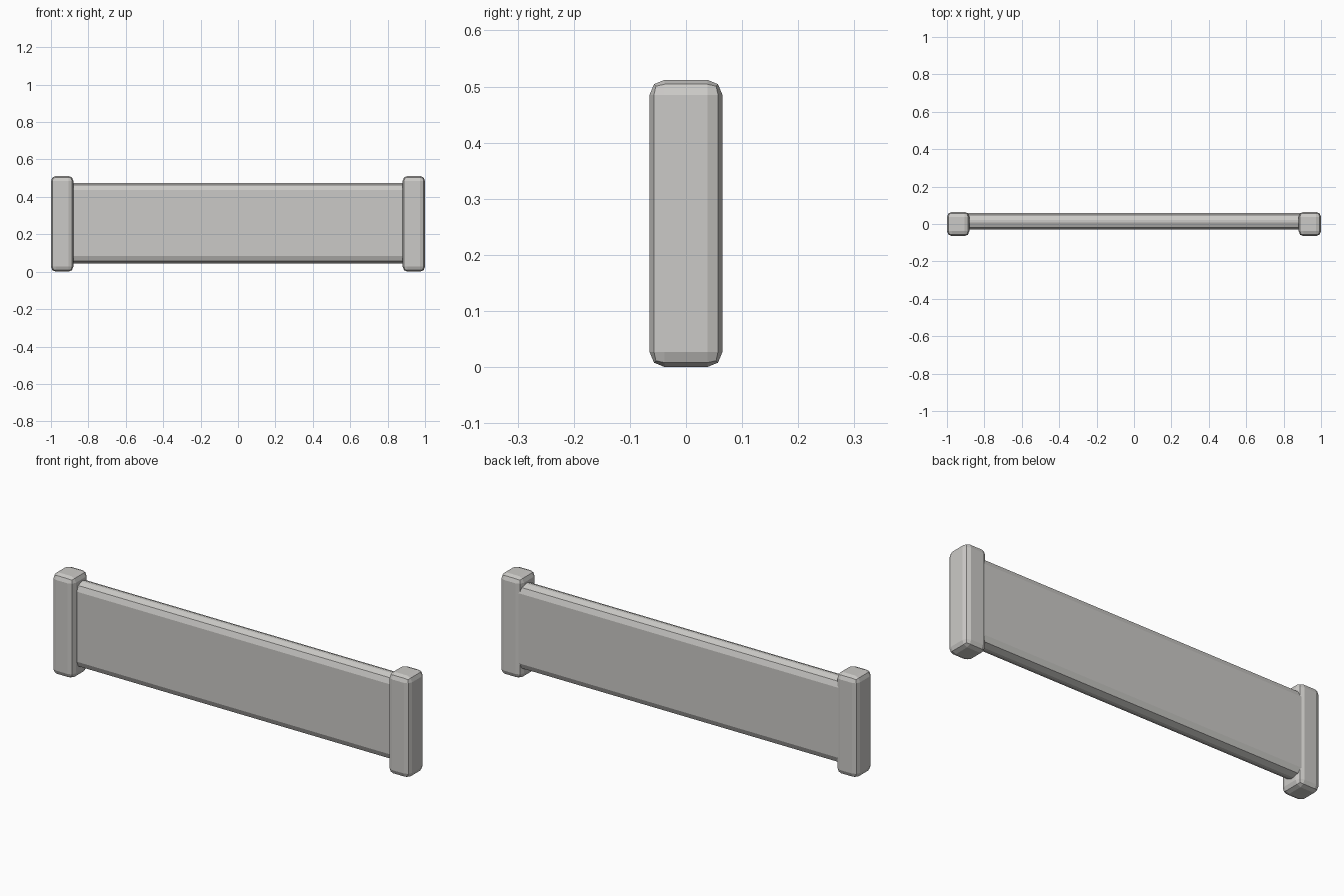
import bpy, bmesh

if "Cube" in bpy.data.objects:
    bpy.data.objects.remove(bpy.data.objects["Cube"])

grey = bpy.data.materials.new("warm_grey")
grey.diffuse_color = (0.60, 0.59, 0.57, 1)
grey.use_nodes = True
grey.node_tree.nodes["Principled BSDF"].inputs["Base Color"].default_value = grey.diffuse_color


def rounded_box(name, lo, hi, bevel, lengthwise_only=False):
    """Box between two corners with two-step chamfered edges."""
    bm = bmesh.new()
    bmesh.ops.create_cube(bm, size=1)
    for v in bm.verts:
        v.co = [(a + b) / 2 + c * (b - a) for a, b, c in zip(lo, hi, v.co)]
    edges = [e for e in bm.edges if not lengthwise_only
             or abs(e.verts[0].co.x - e.verts[1].co.x) > 0.01]
    bmesh.ops.bevel(bm, geom=edges, offset=bevel, segments=2, profile=0.5,
                    affect='EDGES')
    mesh = bpy.data.meshes.new(name)
    bm.to_mesh(mesh)
    bm.free()
    mesh.materials.append(grey)
    obj = bpy.data.objects.new(name, mesh)
    bpy.context.collection.objects.link(obj)
    return obj


# End posts
rounded_box("left_post", (-1, -0.065, 0), (-0.88, 0.065, 0.512), 0.027)
rounded_box("right_post", (0.88, -0.065, 0), (1, 0.065, 0.512), 0.027)

# Long panel, set towards the back of the posts
rounded_box("panel", (-0.93, -0.03, 0.045), (0.93, 0.06, 0.475), 0.038, True)
